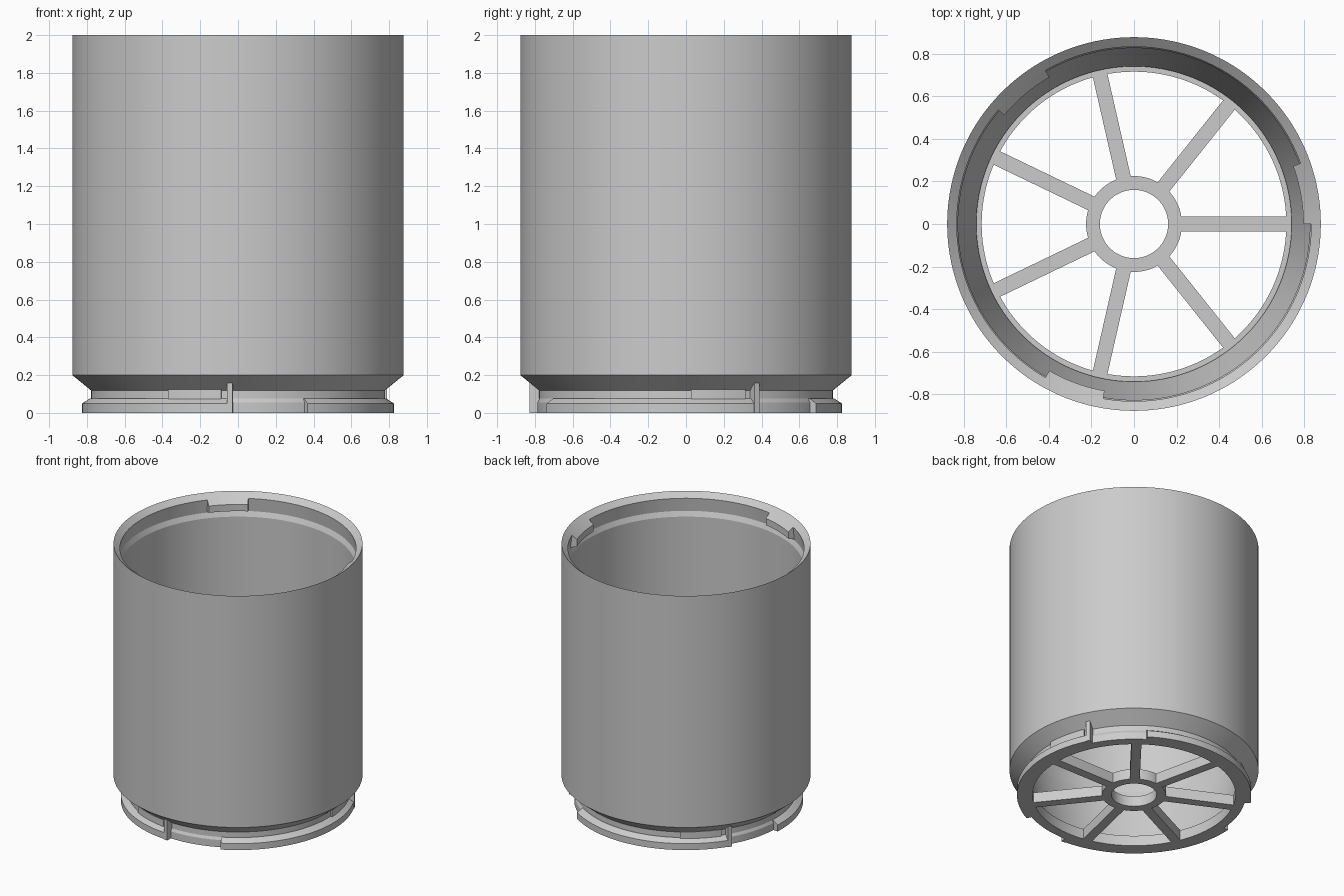
import bpy, bmesh
from math import radians, cos, sin
from mathutils import Matrix

cube = bpy.data.objects.get("Cube")
if cube:
    bpy.data.objects.remove(cube, do_unlink=True)

grey = bpy.data.materials.new("plain_grey")
grey.use_nodes = True
tone = (0.6, 0.6, 0.6, 1)
grey.diffuse_color = tone
grey.node_tree.nodes["Principled BSDF"].inputs["Base Color"].default_value = tone


def finish(name, bm):
    bmesh.ops.recalc_face_normals(bm, faces=bm.faces)
    mesh = bpy.data.meshes.new(name)
    bm.to_mesh(mesh)
    bm.free()
    mesh.materials.append(grey)
    obj = bpy.data.objects.new(name, mesh)
    bpy.context.collection.objects.link(obj)
    bpy.ops.object.select_all(action='DESELECT')
    obj.select_set(True)
    bpy.context.view_layer.objects.active = obj
    bpy.ops.object.shade_smooth_by_angle(angle=radians(8))


def sweep(name, profile, start=0, end=360):
    """Sweep a closed (radius, height) profile around z, in degrees."""
    full = end - start == 360
    steps = max(2, round((end - start) / 2))
    bm = bmesh.new()
    rings = []
    for i in range(steps if full else steps + 1):
        a = radians(start + (end - start) * i / steps)
        rings.append([bm.verts.new((r * cos(a), r * sin(a), z)) for r, z in profile])
    n = len(profile)
    for i in range(steps):
        p, q = rings[i], rings[(i + 1) % len(rings)]
        for j in range(n):
            k = (j + 1) % n
            bm.faces.new((p[j], p[k], q[k], q[j]))
    if not full:
        bm.faces.new(rings[0])
        bm.faces.new(rings[-1])
    finish(name, bm)


def radial_bar(name, r0, r1, width, height, angle):
    """Upright bar standing on the floor and pointing away from the axis."""
    bm = bmesh.new()
    bmesh.ops.create_cube(bm, size=1)
    bm.transform(Matrix.Rotation(radians(angle), 4, 'Z')
                 @ Matrix.Translation(((r0 + r1) / 2, 0, height / 2))
                 @ Matrix.Diagonal((r1 - r0, width, height, 1)))
    finish(name, bm)


# Tube: plug neck below, undercut socket with a tapered mouth above
sweep("tube_body", [
    (0.715, 0), (0.787, 0), (0.787, 0.055), (0.777, 0.075), (0.777, 0.118),
    (0.877, 0.2), (0.877, 2), (0.832, 1.963), (0.843, 1.86), (0.826, 1.823),
    (0.826, 0.5), (0.74, 0.1), (0.74, 0.08), (0.715, 0.08)])

# Hub and seven spokes in the base
sweep("hub", [(0.16, 0), (0.225, 0), (0.225, 0.08), (0.16, 0.08)])
for i in range(7):
    radial_bar(f"spoke_{i + 1}", 0.215, 0.725, 0.07, 0.08, i * 360 / 7)

# Bayonet parts, repeated three times
for i in range(3):
    turn = 120 * i
    radial_bar(f"stop_rib_{i + 1}", 0.77, 0.83, 0.03, 0.158, 27 + turn)
    sweep(f"lock_lug_{i + 1}",
          [(0.765, 0), (0.825, 0), (0.825, 0.05), (0.787, 0.075), (0.765, 0.075)],
          56.5 + turn, 147 + turn)
    sweep(f"latch_tab_{i + 1}",
          [(0.765, 0.07), (0.79, 0.07), (0.79, 0.125), (0.765, 0.125)],
          2 + turn, 23.5 + turn)
    sweep(f"socket_lip_{i + 1}",
          [(0.86, 1.95), (0.832, 1.963), (0.795, 1.932), (0.795, 1.88),
           (0.86, 1.86)],
          turn, 20 + turn)
